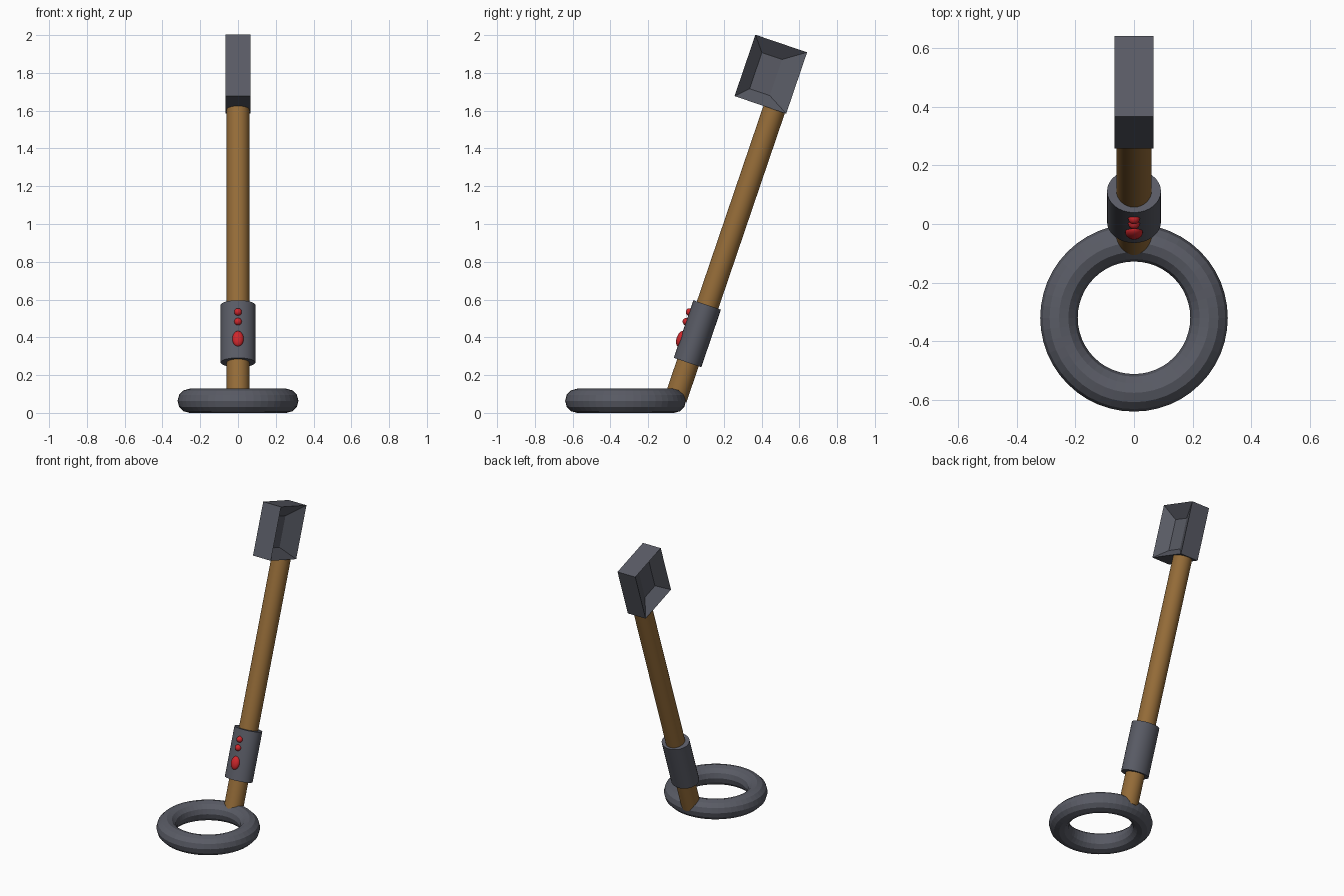
import bpy, bmesh, math
from mathutils import Matrix, Vector

if "Cube" in bpy.data.objects:
    bpy.data.objects.remove(bpy.data.objects["Cube"])

TILT = math.radians(-18.8)          # the handle leans back towards +y


def material(name, color):
    m = bpy.data.materials.new(name)
    m.diffuse_color = (*color, 1)
    m.use_nodes = True
    m.node_tree.nodes["Principled BSDF"].inputs["Base Color"].default_value = m.diffuse_color
    return m


STEEL = material("steel", (0.10, 0.105, 0.13))
WOOD = material("wood", (0.30, 0.15, 0.04))
RED = material("red", (0.62, 0.02, 0.025))


def finish(name, mat, smooth=True):
    ob = bpy.context.object
    ob.name = name
    ob.data.materials.append(mat)
    if smooth:
        bpy.ops.object.shade_smooth_by_angle(angle=math.radians(35))
    return ob


def tilted_cylinder(name, center, rx, ry, length, mat):
    bpy.ops.mesh.primitive_cylinder_add(vertices=32, radius=1, depth=1,
                                        location=center, rotation=(TILT, 0, 0))
    bpy.context.object.scale = (rx, ry, length)
    return finish(name, mat)


# search ring lying on the ground
bpy.ops.mesh.primitive_torus_add(major_radius=0.256, minor_radius=0.064,
                                 major_segments=48, minor_segments=12,
                                 location=(0, -0.32, 0.064))
finish("ring", STEEL, smooth=False)

# wooden shaft, from inside the ring to just inside the head
low, high = Vector((0, -0.055, 0.075)), Vector((0, 0.469, 1.612))
tilted_cylinder("shaft", (low + high) / 2, 0.06, 0.06, (high - low).length, WOOD)

# oval control collar
tilted_cylinder("collar", (0, 0.06, 0.419), 0.092, 0.077, 0.322, STEEL)

# red buttons on the front of the collar
for name, y, z, size in (("large_button", -0.028, 0.392, (0.03, 0.022, 0.043)),
                         ("lower_small_button", 0.002, 0.483, (0.02, 0.02, 0.02)),
                         ("upper_small_button", 0.019, 0.534, (0.02, 0.02, 0.02))):
    bpy.ops.mesh.primitive_uv_sphere_add(segments=24, ring_count=12, radius=1,
                                         location=(0, y, z), rotation=(TILT, 0, 0))
    bpy.context.object.scale = size
    finish(name, RED)

# block head, each side funnelling in to a thin web at the middle
bm = bmesh.new()
bmesh.ops.create_cube(bm, size=1, matrix=Matrix.Diagonal((0.134, 0.289, 0.343, 1)))
bm.normal_update()
sides = [f for f in bm.faces if abs(f.normal.x) > 0.9]
for face in sides:
    sign = 1 if face.normal.x > 0 else -1
    bmesh.ops.inset_individual(bm, faces=[face], thickness=0.03)
    for v in face.verts:
        v.co = (sign * 0.002,
                math.copysign(0.0565, v.co.y) - 0.025,
                math.copysign(0.101, v.co.z) - 0.008)
mesh = bpy.data.meshes.new("head")
bm.to_mesh(mesh)
bm.free()
head = bpy.data.objects.new("head", mesh)
head.location = (0, 0.449, 1.793)
head.rotation_euler = (TILT, 0, 0)
mesh.materials.append(STEEL)
bpy.context.collection.objects.link(head)
